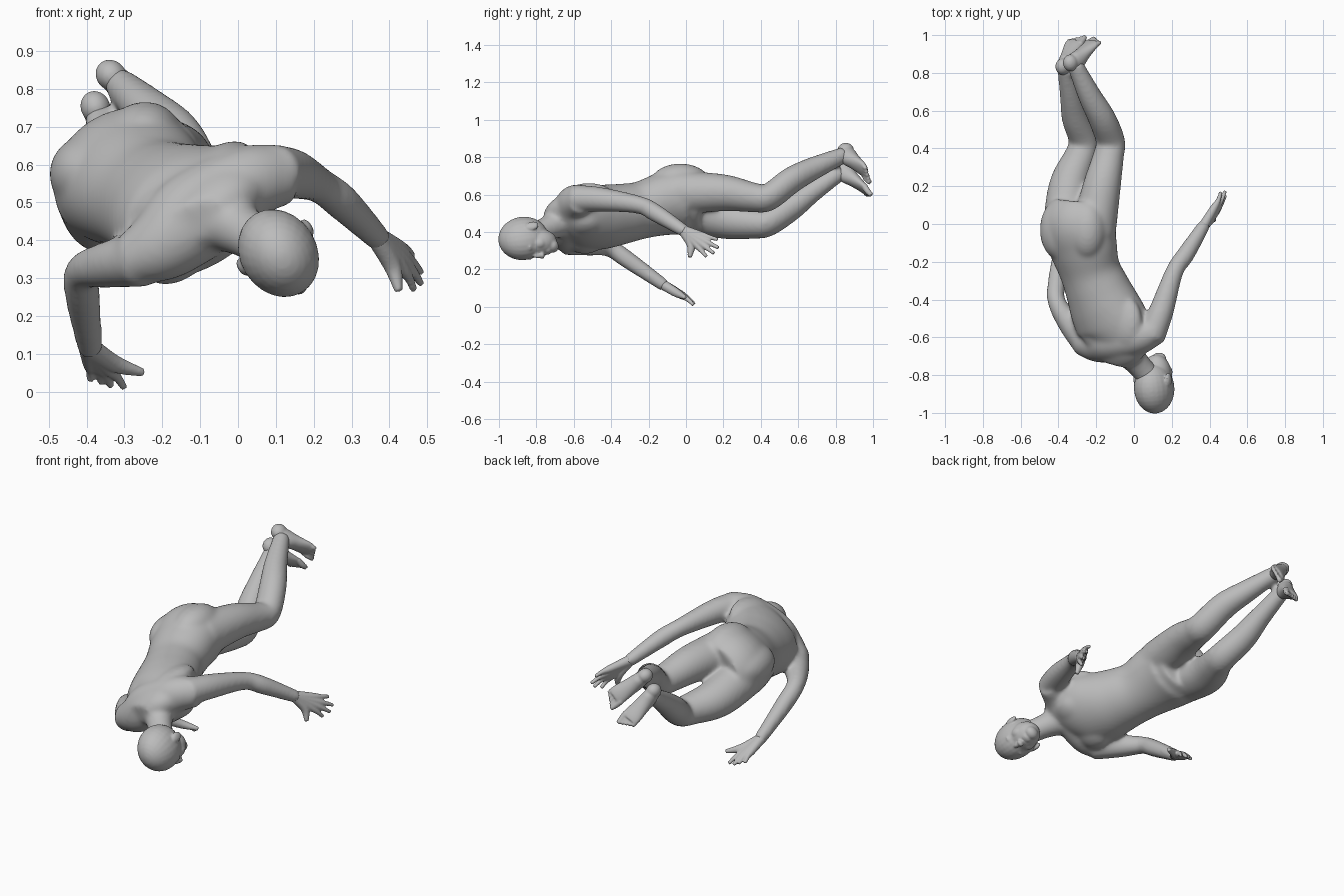
import bpy, bmesh, math
from mathutils import Vector, Matrix

if "Cube" in bpy.data.objects:
    bpy.data.objects.remove(bpy.data.objects["Cube"], do_unlink=True)

skin = bpy.data.materials.new("grey_skin")
skin.use_nodes = True
GREY = (0.5, 0.5, 0.5, 1)
skin.diffuse_color = GREY
skin.node_tree.nodes["Principled BSDF"].inputs["Base Color"].default_value = GREY

# body axes: the figure lies prone, rolled to one side
LAT = Vector((0.86, 0, 0.51))
BACK = Vector((-0.51, 0, 0.86))
SPINE = Vector((0, 1, 0))


def smooth_rows(rows, steps=5):
    """Catmull-Rom through rows of any width."""
    rows = [Vector(r) for r in rows]
    ext = [rows[0] * 2 - rows[1]] + rows + [rows[-1] * 2 - rows[-2]]
    out = []
    for a, b, c, d in zip(ext, ext[1:], ext[2:], ext[3:]):
        for i in range(steps):
            t = i / steps
            out.append((b * 2 + (c - a) * t + (a * 2 - b * 5 + c * 4 - d) * t * t
                        + (b * 3 - a - c * 3 + d) * t ** 3) / 2)
    return out + [rows[-1]]


def loft(bm, rows, side=LAT, sides=24):
    """Elliptical tube through (x, y, z, half width[, half depth])."""
    pts = smooth_rows([tuple(r) if len(r) == 5 else (*r, r[3]) for r in rows])
    centre = [Vector(p[:3]) for p in pts]
    rings = []
    for i, p in enumerate(pts):
        tangent = (centre[min(i + 1, len(pts) - 1)] - centre[max(i - 1, 0)]).normalized()
        w = (side - tangent * side.dot(tangent)).normalized()
        d = tangent.cross(w)
        angles = [math.tau * k / sides for k in range(sides)]
        rings.append([bm.verts.new(centre[i] + w * p[3] * math.cos(a) + d * p[4] * math.sin(a))
                      for a in angles])
    for r, s in zip(rings, rings[1:]):
        for k in range(sides):
            n = (k + 1) % sides
            bm.faces.new((r[k], r[n], s[n], s[k]))
    bm.faces.new(rings[0][::-1])
    bm.faces.new(rings[-1])


def blob(bm, centre, radii, axes=(LAT, SPINE, BACK)):
    """Ellipsoid with its radii along the given axes."""
    rot = Matrix(axes).transposed().to_4x4()
    m = Matrix.Translation(centre) @ rot @ Matrix.Diagonal((*radii, 1))
    bmesh.ops.create_uvsphere(bm, u_segments=24, v_segments=16, radius=1, matrix=m)


def finish(bm, name, voxel, smooth):
    """Fuse the overlapping volumes into one smooth skin."""
    bmesh.ops.recalc_face_normals(bm, faces=bm.faces)
    mesh = bpy.data.meshes.new(name)
    bm.to_mesh(mesh)
    bm.free()
    mesh.materials.append(skin)
    obj = bpy.data.objects.new(name, mesh)
    bpy.context.collection.objects.link(obj)
    fuse = obj.modifiers.new("fuse", 'REMESH')
    fuse.mode = 'VOXEL'
    fuse.voxel_size = voxel
    fuse.use_smooth_shade = True
    relax = obj.modifiers.new("relax", 'SMOOTH')
    relax.factor = 0.5
    relax.iterations = smooth


# torso, neck and shoulders
body = bmesh.new()
loft(body, [(-.125, -.735, .445, .10, .05), (-.11, -.66, .46, .185, .10),
            (-.105, -.56, .475, .21, .145), (-.15, -.45, .48, .20, .16),
            (-.195, -.34, .497, .178, .155), (-.235, -.24, .517, .168, .148),
            (-.27, -.12, .55, .19, .16), (-.295, 0, .57, .20, .175),
            (-.28, .10, .56, .17, .14)], sides=40)
loft(body, [(-.06, -.65, .465, .09), (.02, -.74, .42, .066), (.08, -.81, .385, .064)])
loft(body, [(.13, -.56, .575, .07, .078), (.02, -.60, .55, .095, .10),
            (-.11, -.63, .465, .10, .12), (-.2, -.635, .39, .095, .10),
            (-.29, -.62, .345, .07, .066)], SPINE)
for s in (1, -1):
    blob(body, Vector((-.322, -.03, .622)) + LAT * .085 * s, (.105, .16, .10))
    blob(body, Vector((-.085, -.54, .40)) + LAT * .09 * s, (.095, .10, .062))
    blob(body, Vector((-.125, -.52, .545)) + LAT * .09 * s, (.10, .14, .058))

# arms and legs
WRIST_L, WRIST_R = (.375, 0, .40), (-.39, -.11, .11)
ANKLE_L, ANKLE_R = (-.315, .85, .815), (-.365, .835, .725)
loft(body, [(.09, -.60, .58, .074), (.145, -.46, .575, .066), (.215, -.25, .545, .048),
            (.275, -.16, .50, .048), (*WRIST_L, .034)])
loft(body, [(-.25, -.64, .35, .074), (-.345, -.52, .335, .062), (-.41, -.41, .315, .048),
            (-.41, -.31, .25, .047), (*WRIST_R, .034)])
loft(body, [(-.215, -.04, .61, .12), (-.17, .2, .61, .102, .098), (-.135, .36, .585, .084, .078),
            (-.125, .44, .585, .08, .071), (-.17, .56, .675, .075, .07),
            (-.235, .68, .74, .062), (*ANKLE_L, .043)])
loft(body, [(-.365, -.04, .53, .122), (-.345, .2, .467, .108, .102), (-.285, .36, .445, .086, .08),
            (-.268, .44, .45, .08, .071), (-.31, .56, .53, .074, .07),
            (-.335, .68, .62, .058), (*ANKLE_R, .043)])
finish(body, "body", .01, 18)

# head, built in its own frame
EAR = Vector((.85, 0, .52)).normalized()
CROWN = Vector((.2, -.97, -.1))
CROWN = (CROWN - EAR * CROWN.dot(EAR)).normalized()
FACE = EAR.cross(CROWN)
SKULL = Vector((.107, -.87, .366))


def head_blob(bm, e, f, c, radii):
    blob(bm, SKULL + EAR * e + FACE * f + CROWN * c, radii, (EAR, FACE, CROWN))


head = bmesh.new()
head_blob(head, 0, 0, 0, (.102, .121, .134))
head_blob(head, 0, .045, -.075, (.077, .072, .098))
head_blob(head, 0, .078, -.145, (.04, .034, .032))
head_blob(head, 0, .116, -.062, (.015, .02, .034))
head_blob(head, 0, .126, -.078, (.021, .017, .014))
for c in (-.107, -.12):
    head_blob(head, 0, .105, c, (.028, .014, .008))
for s in (1, -1):
    head_blob(head, s * .034, .092, -.018, (.034, .018, .013))
    head_blob(head, s * .034, .091, -.044, (.018, .014, .011))
    head_blob(head, s * .042, .072, -.075, (.032, .032, .036))
    head_blob(head, s * .101, -.008, -.05, (.012, .025, .037))
finish(head, "head", .006, 6)


# hands: fingers fan out from the wrist and fuse into a palm
def hand(name, wrist, tips, thumb):
    bm = bmesh.new()
    wrist = Vector(wrist)
    tips = [Vector(t) for t in tips]
    middle = sum(tips, Vector()) / len(tips)
    across = (tips[0] - tips[-1]).normalized()
    normal = (middle - wrist).cross(across).normalized()
    start = wrist.lerp(middle, -.12)
    for tip in tips:
        knuckle = wrist.lerp(tip, .5) + normal * .006
        bend = wrist.lerp(tip, .76) + normal * .008
        loft(bm, [(*start, .028), (*knuckle, .021), (*bend, .013), (*tip, .0095)], across, sides=12)
    thumb = Vector(thumb)
    base = wrist.lerp(middle, .2).lerp(thumb, .4)
    loft(bm, [(*start, .027), (*base, .024), (*thumb, .011)], across, sides=12)
    finish(bm, name, .005, 3)


hand("left_hand", WRIST_L, [(.46, .17, .36), (.483, .175, .315), (.483, .15, .285),
                            (.465, .11, .268)], (.425, .02, .265))
hand("right_hand", WRIST_R, [(-.39, .02, .03), (-.36, .035, .023), (-.335, .045, .014),
                             (-.30, .04, .01)], (-.25, -.005, .05))


# feet: heel, tapering instep and five toes
def foot(name, ankle, toward, leg, inner):
    bm = bmesh.new()
    ankle, along, sole = Vector(ankle), Vector(toward).normalized(), Vector(leg).normalized()
    side = along.cross(sole).normalized()
    sole = side.cross(along)

    def at(a, s, w=0):
        return ankle + along * a + sole * s + side * w * inner

    blob(bm, at(-.025, .015), (.043, .039, .045), (along, side, sole))
    loft(bm, [(*at(-.04, .015), .033, .036), (*at(.02, .008), .041, .05),
              (*at(.08, .022), .045, .036), (*at(.14, .036), .051, .024),
              (*at(.17, .04), .048, .018)], side)
    for i in range(5):
        w = .037 - i * .0185
        r = .0165 if i == 0 else .0125
        loft(bm, [(*at(.15, .04, w), r), (*at(.19 - i * .005, .037, w), r),
                  (*at(.222 - i * .009, .041, w), r * .75)], side, sides=12)
    finish(bm, name, .005, 4)


foot("left_foot", ANKLE_L, (.165, .11, -.16), (-.18, .38, .21), -1)
foot("right_foot", ANKLE_R, (.09, .145, -.19), (-.09, .36, .26), 1)
